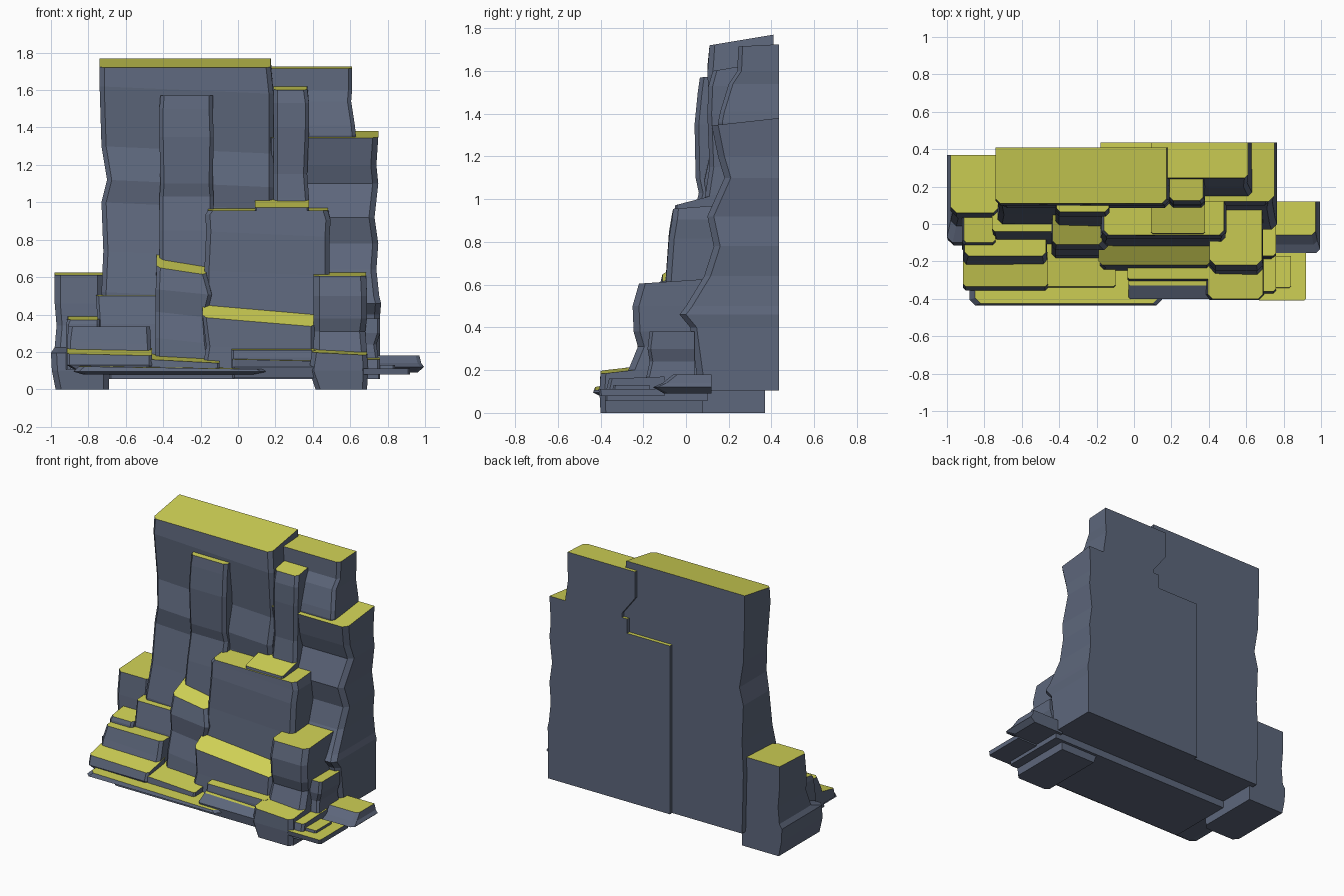
import bpy, bmesh


def material(name, rgb):
    m = bpy.data.materials.new(name)
    m.diffuse_color = (*rgb, 1)
    return m


ROCK = material("slate_rock", (0.11, 0.135, 0.2))
MOSS = material("yellow_moss", (0.62, 0.63, 0.09))


def block(name, x0, x1, yb, prof, c=0.02, rise=0.0, skew=0.0, tilt=0.0):
    """Rock column: prof rows are (z, front y, left x shift, right x shift), bottom to top.
    rise lifts the back of the top, skew tilts the top sideways, tilt slants the creases."""
    bm = bmesh.new()
    rings = []
    for i, row in enumerate(prof):
        z, yf, dl, dr = (tuple(row) + (0, 0))[:4]
        l, r = x0 + dl, x1 + dr
        last = i == len(prof) - 1
        pts = [(l, yb), (l, yf + c), (l + c, yf), (r - c, yf), (r, yf + c), (r, yb)]
        s = skew if last else (tilt if i else 0)
        ring = []
        for x, y in pts:
            up = rise * (y - yf) / (yb - yf) if last else 0
            ring.append(bm.verts.new((x, y, z + up + s * ((x - l) / (r - l) - 0.5))))
        rings.append(ring)
    for a, b in zip(rings, rings[1:]):
        for k in range(6):
            n = (k + 1) % 6
            bm.faces.new((a[k], a[n], b[n], b[k]))
    bm.faces.new(list(reversed(rings[0])))
    top = bm.faces.new(rings[-1])
    top.material_index = 1
    bmesh.ops.recalc_face_normals(bm, faces=bm.faces[:])
    me = bpy.data.meshes.new(name)
    bm.to_mesh(me)
    bm.free()
    me.materials.append(ROCK)
    me.materials.append(MOSS)
    ob = bpy.data.objects.new(name, me)
    bpy.context.collection.objects.link(ob)
    return ob


# Tall walls at the back
block("main_wall", -0.74, 0.19, 0.41,
      [(0.105, 0.0, 0.02), (0.50, 0.0, 0.01), (0.72, 0.05, 0.02), (0.98, 0.10, 0.01),
       (1.10, 0.085, 0.04), (1.28, 0.125, 0.01), (1.60, 0.10), (1.72, 0.11, 0, -0.015)],
      c=0.025, rise=0.05, tilt=-0.04)
block("back_panel", -0.18, 0.3, 0.435, [(0.105, 0.3), (1.28, 0.3)])
block("right_tower", 0.09, 0.61, 0.435,
      [(1.2, 0.16, 0.1, 0.01), (1.36, 0.15, 0.1, 0.02), (1.41, 0.16, 0.1, 0.015),
       (1.54, 0.20, 0, -0.005), (1.60, 0.24), (1.715, 0.245)], rise=0.01)
block("right_shoulder", 0.15, 0.75, 0.435,
      [(0.105, 0.06, 0, 0.01), (0.40, 0.02, 0, 0.01), (0.46, -0.03, 0, 0.015),
       (0.50, 0.0, 0, 0.005), (0.64, 0.085, 0, -0.01), (0.78, 0.13, 0, 0),
       (0.92, 0.10, 0, -0.02), (1.10, 0.18, 0, 0), (1.20, 0.15, 0, -0.01),
       (1.345, 0.12)], c=0.03, rise=0.035)

# Slim columns standing against the walls
block("left_pillar", -0.42, -0.13, 0.2,
      [(0.105, -0.05), (0.60, -0.02), (0.85, 0.02), (1.03, 0.06), (1.10, 0.045, 0.005, -0.005),
       (1.35, 0.04), (1.50, 0.055, 0, -0.005), (1.57, 0.065, 0.005, -0.005)], rise=0.008)
block("right_pillar", 0.19, 0.38, 0.3,
      [(0.80, 0.05), (1.02, 0.09), (1.15, 0.11, 0, -0.01), (1.40, 0.10), (1.53, 0.105),
       (1.60, 0.125, 0, -0.01)], rise=0.03)

# Middle terraces
block("middle_block", -0.18, 0.49, 0.2,
      [(0.105, -0.17), (0.40, -0.12), (0.62, -0.095), (0.83, -0.08, 0.01), (0.92, -0.065, 0.005, 0.005),
       (0.955, -0.06, 0.02, -0.01)], c=0.025, rise=0.02, tilt=-0.03)
block("middle_cap", 0.09, 0.38, 0.18, [(0.94, -0.055), (0.972, -0.05)], c=0.01, rise=0.06)
block("middle_left_block", -0.44, -0.14, 0.1,
      [(0.105, -0.19), (0.26, -0.17, 0, -0.02), (0.40, -0.13, 0, -0.03), (0.52, -0.14, 0, 0),
       (0.632, -0.11, 0.005, -0.03)], rise=0.09, skew=-0.04, tilt=-0.03)
block("left_middle_block", -0.76, -0.42, 0.15,
      [(0.105, -0.12), (0.35, -0.08, 0.01), (0.50, -0.04)], c=0.015, rise=0.01)
block("right_front_block", 0.405, 0.69, 0.075,
      [(0.105, -0.29), (0.20, -0.27), (0.31, -0.225, 0, -0.01), (0.38, -0.245), (0.50, -0.25),
       (0.605, -0.22, 0, -0.005)], c=0.03, rise=0.02)
block("right_side_step", 0.66, 0.76, 0.04,
      [(0.105, -0.20, 0, 0.0), (0.24, -0.17, 0, -0.02), (0.30, -0.18, 0, 0.0), (0.38, -0.17)], c=0.015)
block("lower_middle_block", -0.19, 0.41, 0.0,
      [(0.105, -0.25), (0.22, -0.235, 0.02), (0.36, -0.22, 0, 0)], rise=0.14, skew=-0.05, tilt=-0.02)

# Left end
block("left_end_block", -0.98, -0.72, 0.37,
      [(0.0, -0.11, 0.005, 0.03), (0.10, -0.115, -0.015, 0.03), (0.195, -0.10, -0.02, 0.02),
       (0.225, -0.01), (0.34, 0.03, 0.01), (0.46, 0.04), (0.61, 0.06)], c=0.03, rise=0.015)
block("left_high_ledge", -0.92, -0.74, 0.12,
      [(0.105, -0.15), (0.35, -0.11), (0.372, -0.10, 0.01)], c=0.015, rise=0.03)
block("left_step_ledge", -0.915, -0.465, 0.05,
      [(0.105, -0.24), (0.20, -0.22), (0.25, -0.20), (0.335, -0.17, 0.01, -0.005)],
      c=0.02, rise=0.005, tilt=-0.02)
block("left_slope_ledge", -0.915, -0.46, -0.15,
      [(0.105, -0.345, 0.04), (0.13, -0.355), (0.185, -0.335)], c=0.015, rise=0.04, skew=-0.01)

# Low front steps and thin slabs
block("front_left_step", -0.48, -0.1, -0.1,
      [(0.09, -0.345), (0.15, -0.335)], c=0.01, rise=0.03, skew=-0.02)
block("front_middle_step", -0.035, 0.42, -0.1,
      [(0.09, -0.31), (0.17, -0.305), (0.21, -0.295)], c=0.01, rise=0.02)
block("front_low_step", -0.03, 0.42, -0.15,
      [(0.06, -0.39), (0.12, -0.40), (0.155, -0.33)], c=0.01, rise=0.02, skew=-0.01)
block("front_thin_slab", -0.88, 0.15, -0.05,
      [(0.08, -0.405, 0.05, -0.05), (0.095, -0.435), (0.115, -0.425, 0.03, -0.02)],
      c=0.03, rise=0.01, skew=-0.015)
block("bottom_slab", -0.69, 0.76, 0.1, [(0.055, -0.38), (0.108, -0.38)], c=0.01)
block("front_right_foot", 0.395, 0.69, 0.08,
      [(0.0, -0.40, 0.02), (0.10, -0.405, -0.015, 0.005), (0.19, -0.40, 0, 0)],
      c=0.025, rise=0.055, skew=-0.015)

# Thin slabs on the right
block("right_plate", 0.72, 0.98, 0.12,
      [(0.09, -0.10, 0, -0.02), (0.12, -0.155, 0, 0.015), (0.14, -0.11, 0, 0), (0.18, -0.06, 0, -0.01)],
      c=0.02)
block("right_low_plate", 0.66, 0.92, -0.1,
      [(0.08, -0.405), (0.112, -0.41)], c=0.01)
block("right_small_plate", 0.7, 0.84, -0.17, [(0.1, -0.345), (0.13, -0.34)], c=0.01)
block("right_foot_step", 0.66, 0.76, -0.1,
      [(0.1, -0.375), (0.16, -0.36)], c=0.015, rise=0.01)
